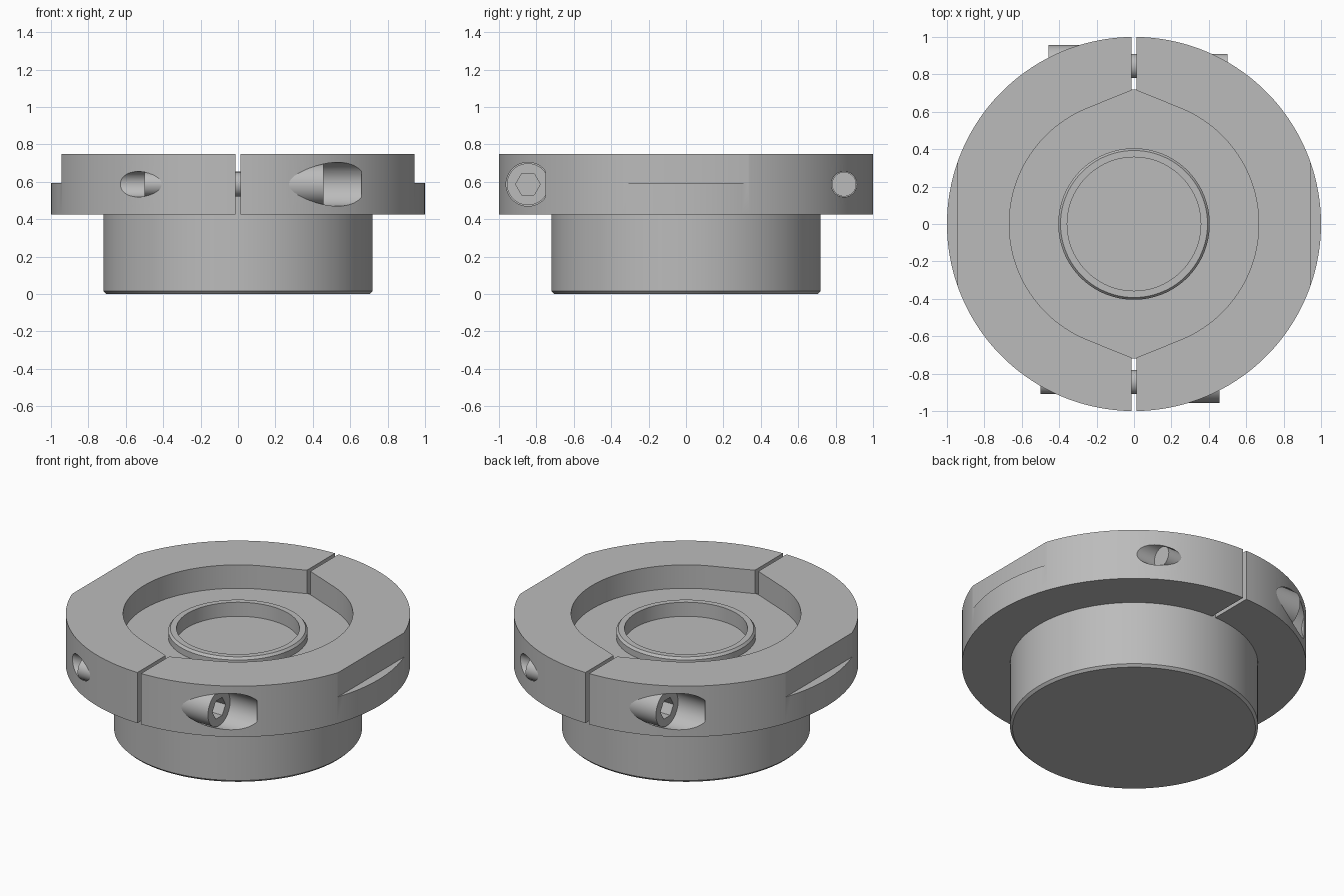
import bpy, bmesh, math
from mathutils import Matrix

if "Cube" in bpy.data.objects:
    bpy.data.objects.remove(bpy.data.objects["Cube"])

metal = bpy.data.materials.new("grey metal")
metal.diffuse_color = (0.5, 0.5, 0.5, 1)
metal.use_nodes = True
metal.node_tree.nodes["Principled BSDF"].inputs["Base Color"].default_value = metal.diffuse_color

BOLT_Y, BOLT_Z = -0.845, 0.587
Z0, Z1 = 0.425, 0.75


def finish(name, bm):
    bmesh.ops.recalc_face_normals(bm, faces=bm.faces)
    me = bpy.data.meshes.new(name)
    bm.to_mesh(me)
    bm.free()
    me.materials.append(metal)
    ob = bpy.data.objects.new(name, me)
    bpy.context.collection.objects.link(ob)
    return ob


def activate(ob):
    bpy.ops.object.select_all(action='DESELECT')
    ob.select_set(True)
    bpy.context.view_layer.objects.active = ob


def smooth(ob):
    activate(ob)
    bpy.ops.object.shade_smooth_by_angle(angle=math.radians(30))


def lathe(name, profile, steps=128):
    bm = bmesh.new()
    vs = [bm.verts.new((r, 0, z)) for r, z in profile]
    es = [bm.edges.new(p) for p in zip(vs, vs[1:])]
    bmesh.ops.spin(bm, geom=vs + es, axis=(0, 0, 1), cent=(0, 0, 0),
                   angle=2 * math.pi, steps=steps)
    bmesh.ops.remove_doubles(bm, verts=bm.verts, dist=1e-5)
    return finish(name, bm)


def rod(name, x0, x1, y, r, seg=48):
    """Cylinder along x at bolt height."""
    bm = bmesh.new()
    m = Matrix.Translation(((x0 + x1) / 2, y, BOLT_Z)) @ Matrix.Rotation(math.pi / 2, 4, 'Y')
    bmesh.ops.create_cone(bm, cap_ends=True, segments=seg, radius1=r, radius2=r,
                          depth=x1 - x0, matrix=m)
    return finish(name, bm)


def box(name, lo, hi):
    bm = bmesh.new()
    size = [b - a for a, b in zip(lo, hi)]
    mid = [(a + b) / 2 for a, b in zip(lo, hi)]
    bmesh.ops.create_cube(bm, size=1, matrix=Matrix.Translation(mid) @ Matrix.Diagonal((*size, 1)))
    return finish(name, bm)


def combine(ob, other, op='DIFFERENCE'):
    mod = ob.modifiers.new("cut", 'BOOLEAN')
    mod.operation, mod.solver, mod.object = op, 'EXACT', other
    activate(ob)
    bpy.ops.object.modifier_apply(modifier=mod.name)
    bpy.data.objects.remove(other)


def opposite(ob, name):
    """Copy turned half a revolution about z."""
    twin = ob.copy()
    twin.name = name
    twin.rotation_euler.z = math.pi
    bpy.context.collection.objects.link(twin)


# Round body with chamfered foot, recessed centre and raised rim
body = lathe("body", [(0, 0), (0.705, 0), (0.72, 0.015), (0.72, 0.6), (0.405, 0.6),
                      (0.405, 0.64), (0.393, 0.655), (0.357, 0.655), (0.357, 0.565), (0, 0.565)])
smooth(body)

# Clamp half: outer arc, and a bore whose ends run tangentially to a point
GAP, BORE, APEX = 0.0125, 0.667, 0.72
a = math.acos(GAP)
outline = [(math.cos(t), math.sin(t)) for t in (-a + 2 * a * i / 72 for i in range(73))]
b = math.pi / 2 - math.acos(BORE / APEX)
tip = APEX - GAP * math.tan(math.acos(BORE / APEX))
outline.append((GAP, tip))
outline += [(BORE * math.cos(t), BORE * math.sin(t)) for t in (b - 2 * b * i / 48 for i in range(49))]
outline.append((GAP, -tip))
bm = bmesh.new()
face = bm.faces.new([bm.verts.new((x, y, Z0)) for x, y in outline])
top = bmesh.ops.extrude_face_region(bm, geom=[face])["geom"]
bmesh.ops.translate(bm, vec=(0, 0, Z1 - Z0), verts=[v for v in top if isinstance(v, bmesh.types.BMVert)])
clamp = finish("clamp_right", bm)

# Side flat, counterbore and bolt holes
combine(clamp, box("flat_cutter", (0.943, -0.6, 0.595), (1.2, 0.6, 0.9)))
combine(clamp, rod("counterbore_cutter", 0.22, 0.66, BOLT_Y, 0.117))
combine(clamp, rod("near_hole_cutter", -0.1, 0.4, BOLT_Y, 0.068))
combine(clamp, rod("far_hole_cutter", -0.1, 0.9, -BOLT_Y, 0.068))
smooth(clamp)
opposite(clamp, "clamp_left")

# Clamp bolts: socket head and shank
head = rod("front_bolt_head", 0.221, 0.457, BOLT_Y, 0.112)
combine(head, rod("socket_cutter", 0.35, 0.6, BOLT_Y, 0.066, 6))
smooth(head)
opposite(head, "back_bolt_head")
shank = rod("front_bolt_shank", -0.5, 0.23, BOLT_Y, 0.065)
smooth(shank)
opposite(shank, "back_bolt_shank")
